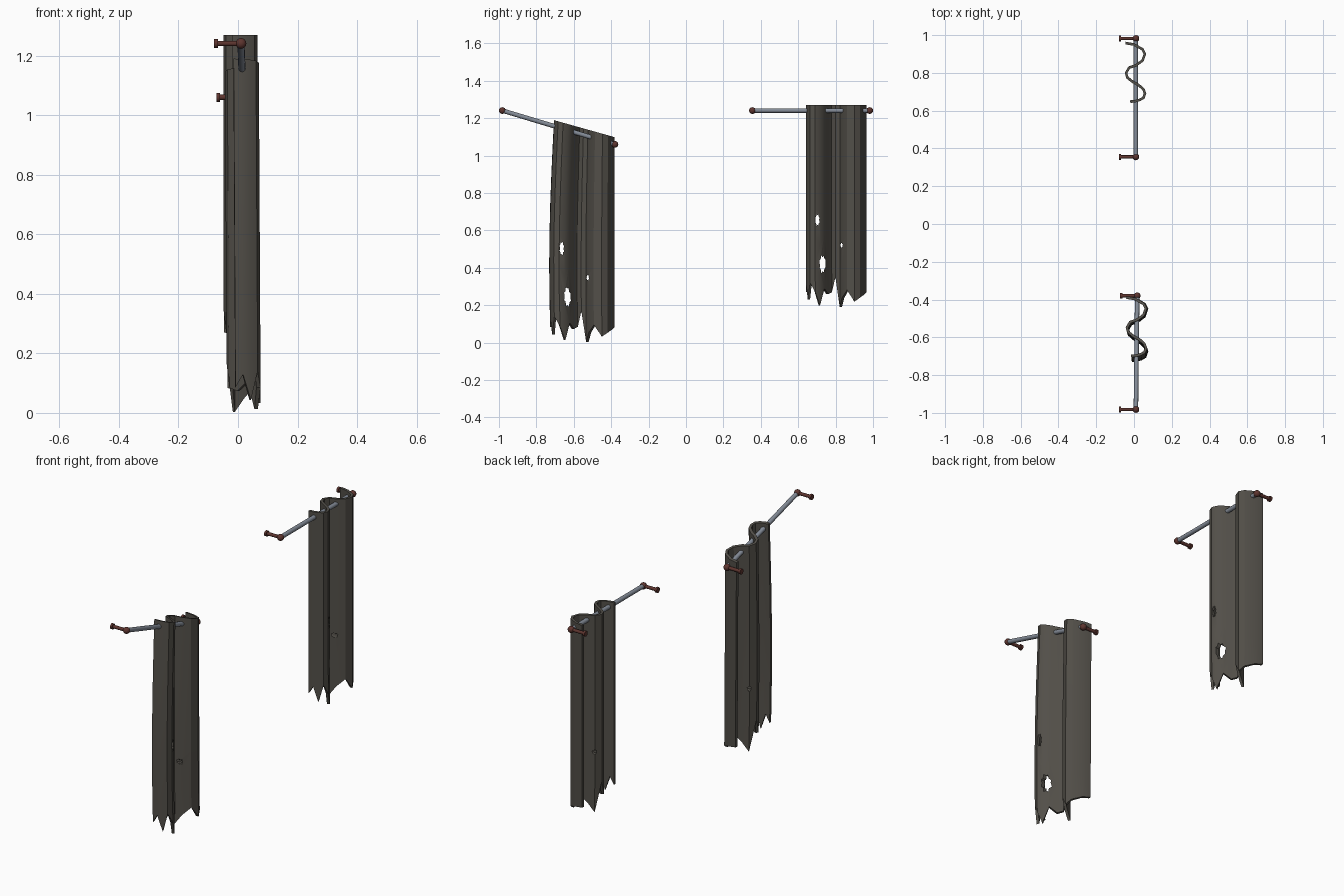
import bpy, bmesh, math, random
from mathutils import Vector

if "Cube" in bpy.data.objects:
    bpy.data.objects.remove(bpy.data.objects["Cube"])

random.seed(4)

def material(name, rgb):
    m = bpy.data.materials.new(name)
    m.diffuse_color = (*rgb, 1)
    m.use_nodes = True
    m.node_tree.nodes["Principled BSDF"].inputs["Base Color"].default_value = m.diffuse_color
    return m

CLOTH = material("dark grey cloth", (0.085, 0.078, 0.066))
STEEL = material("blue grey steel", (0.23, 0.26, 0.31))
RUST = material("rusty red metal", (0.11, 0.035, 0.028))

def finish(bm, name, mat):
    bmesh.ops.recalc_face_normals(bm, faces=bm.faces[:])
    me = bpy.data.meshes.new(name)
    bm.to_mesh(me)
    bm.free()
    ob = bpy.data.objects.new(name, me)
    bpy.context.collection.objects.link(ob)
    if mat:
        me.materials.append(mat)
    return ob

def activate(ob):
    bpy.ops.object.select_all(action='DESELECT')
    ob.select_set(True)
    bpy.context.view_layer.objects.active = ob

def smooth(ob, angle=35):
    activate(ob)
    bpy.ops.object.shade_smooth_by_angle(angle=math.radians(angle))

def cylinder(name, a, b, r, mat, sides=12):
    a, b = Vector(a), Vector(b)
    bpy.ops.mesh.primitive_cylinder_add(vertices=sides, radius=r, depth=(b - a).length,
                                        location=(a + b) / 2)
    ob = bpy.context.object
    ob.rotation_euler = (b - a).to_track_quat('Z', 'Y').to_euler()
    ob.name = name
    ob.data.materials.append(mat)
    smooth(ob)
    return ob

# Folded cloth: x, y and ragged bottom height along the S-shaped top edge
FOLDS = [(-.045, .958, .27), (0, .95, .26), (.045, .925, .24), (.058, .90, .22),
         (.045, .865, .28), (.01, .84, .24), (-.025, .828, .19), (-.042, .80, .35),
         (-.035, .775, .27), (-.01, .755, .26), (.025, .735, .29), (.05, .713, .20),
         (.058, .69, .27), (.05, .668, .32), (.03, .657, .23), (.005, .65, .31),
         (-.02, .648, .27)]
TOP = 1.27
HOLES = [(.703, .655, .011, .032), (.73, .42, .016, .045), (.832, .52, .006, .013)]

def hole_cutter(y, z, ry, rz):
    # ragged prism running along x
    bm = bmesh.new()
    n = 16
    ring = []
    for i in range(n):
        k = (1.1 if i % 2 else .85) * random.uniform(.9, 1.1)
        t = math.tau * i / n
        ring.append(bm.verts.new((-.2, y + ry * k * math.cos(t), z + rz * k * math.sin(t))))
    f = bm.faces.new(ring)
    ext = bmesh.ops.extrude_face_region(bm, geom=[f])["geom"]
    bmesh.ops.translate(bm, vec=(.4, 0, 0), verts=[v for v in ext if isinstance(v, bmesh.types.BMVert)])
    ob = finish(bm, "hole_cutter", None)
    ob.hide_render = True
    return ob

def cloth(name, deform=None):
    bm = bmesh.new()
    levels = [0, .15, .3, .45, .6, .75, .9, 1]
    cols = [[bm.verts.new((x, y, b + (TOP - b) * t)) for t in levels] for x, y, b in FOLDS]
    for c, d in zip(cols, cols[1:]):
        for i in range(len(levels) - 1):
            bm.faces.new((c[i], d[i], d[i + 1], c[i + 1]))
    ob = finish(bm, name, CLOTH)
    activate(ob)
    s = ob.modifiers.new("thickness", 'SOLIDIFY')
    s.thickness, s.offset = .014, 0
    bpy.ops.object.modifier_apply(modifier=s.name)
    for h in HOLES:
        cut = hole_cutter(*h)
        activate(ob)
        b = ob.modifiers.new("hole", 'BOOLEAN')
        b.operation, b.solver, b.object = 'DIFFERENCE', 'EXACT', cut
        bpy.ops.object.modifier_apply(modifier=b.name)
        bpy.data.objects.remove(cut)
    if deform:
        for v in ob.data.vertices:
            v.co = deform(v.co)
    smooth(ob, 30)

def sag(p):
    # hang from the tilted rod: sheared top fading to a level, slightly billowed bottom
    t = max(0, min(1, (p.z - .25) / (TOP - .25)))
    top = -.08 - .28 * (p.y - .64)
    bow = 1 + .08 * math.sin(math.pi * min(1, (1 - t) * .72))
    return Vector((p.x + .005 + .006 * (1 - t), .96 + (p.y - .96) * bow - 1.347,
                   p.z + top * t - .187 * (1 - t)))

cloth("level_curtain")
cloth("sagging_curtain", sag)

# Rods with ball ends and wall brackets
def rod(name, a, b):
    cylinder(name + "_rod", a, b, .012, STEEL)
    for i, p in enumerate((a, b)):
        x, y, z = p
        bpy.ops.mesh.primitive_uv_sphere_add(segments=12, ring_count=8, radius=.018, location=p)
        ball = bpy.context.object
        ball.name = f"{name}_ball_{i + 1}"
        ball.data.materials.append(RUST)
        smooth(ball, 60)
        cylinder(f"{name}_arm_{i + 1}", p, (x - .08, y, z), .009, RUST)
        cylinder(f"{name}_wall_plate_{i + 1}", (x - .09, y, z), (x - .078, y, z), .015, RUST)

rod("level", (.01, .355, 1.241), (.01, .982, 1.241))
rod("tilted", (.01, -.982, 1.241), (.017, -.38, 1.06))
